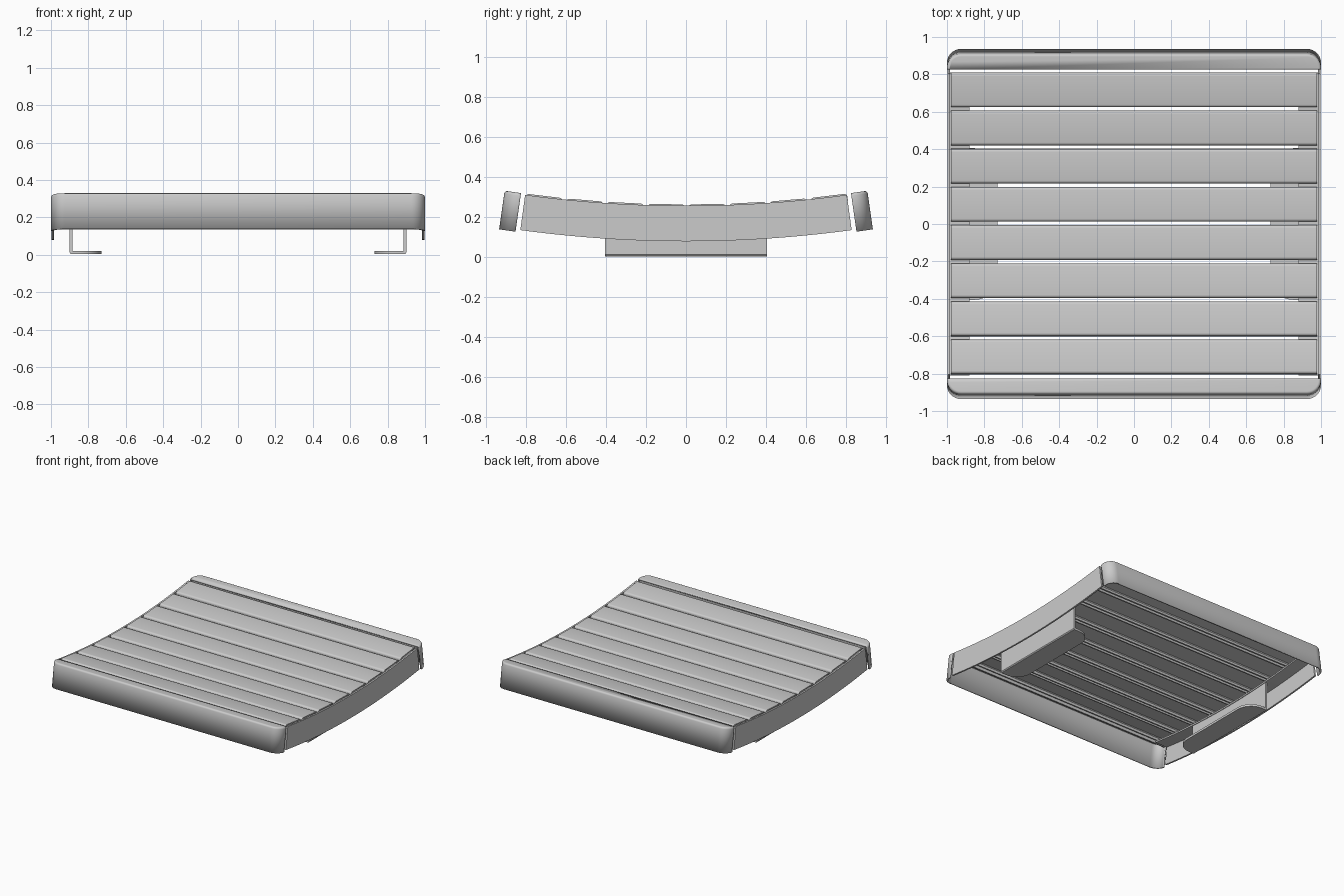
import bpy, bmesh
from math import sin, cos, pi
from mathutils import Matrix

if "Cube" in bpy.data.objects:
    bpy.data.objects.remove(bpy.data.objects["Cube"])

R, Z0 = 6.0, 0.256      # radius of the sagging seat curve, height of its low point


def arc(s, h):
    """Point (y, z) at length s along the curve and height h above it."""
    a = s / R
    return (R - h) * sin(a), Z0 + R - (R - h) * cos(a)


def finish(name, bm):
    bmesh.ops.recalc_face_normals(bm, faces=bm.faces)
    me = bpy.data.meshes.new(name)
    bm.to_mesh(me)
    bm.free()
    ob = bpy.data.objects.new(name, me)
    bpy.context.collection.objects.link(ob)
    bpy.context.view_layer.objects.active = ob
    bpy.ops.object.select_all(action='DESELECT')
    ob.select_set(True)
    bpy.ops.object.shade_smooth_by_angle(angle=0.6)
    return ob


def mirror(ob, axis):
    m = ob.modifiers.new("Mirror", 'MIRROR')
    m.use_axis = [axis == i for i in range(3)]


def sweep(bm, rings):
    """Skin a list of equal closed rings and cap both ends."""
    vs = [[bm.verts.new(p) for p in ring] for ring in rings]
    n = len(vs[0])
    for a, b in zip(vs, vs[1:]):
        for i in range(n):
            bm.faces.new((a[i], a[(i + 1) % n], b[(i + 1) % n], b[i]))
    bm.faces.new(vs[0])
    bm.faces.new(vs[-1])


def prism(bm, outline, z_low, z_high):
    sweep(bm, [[(x, y, z) for x, y in outline] for z in (z_low, z_high)])


def box(bm, x, y, z):
    """Box from (low, high) ranges."""
    prism(bm, [(x[0], y[0]), (x[1], y[0]), (x[1], y[1]), (x[0], y[1])], *z)


def fillet(cx, cy, r, start, end, n=8):
    return [(cx + r * cos(start + (end - start) * i / n),
             cy + r * sin(start + (end - start) * i / n)) for i in range(n + 1)]


# Curved side rails: thin panel with an inward flange that carries the slats
profile = [(0.88, -0.042), (0.985, -0.042), (0.985, -0.178), (0.998, -0.178),
           (0.998, 0.0), (0.985, 0.0), (0.985, -0.03), (0.88, -0.03)]
bm = bmesh.new()
sweep(bm, [[(x, *arc(-0.808 + 1.616 * i / 24, h)) for x, h in profile] for i in range(25)])
mirror(finish("side_rail", bm), 0)

# Slats: sheet channels with rounded, turned-down long edges
hw, rs, t, lip = 0.0925, 0.016, 0.01, -0.034
outer = ([(hw, lip)] + fillet(hw - rs, -rs, rs, 0, pi / 2, 5)
         + fillet(rs - hw, -rs, rs, pi / 2, pi, 5) + [(-hw, lip)])
inner = [(-hw + t, lip), (-hw + t, -rs), (-hw + rs, -t),
         (hw - rs, -t), (hw - t, -rs), (hw - t, lip)]
for k in range(8):
    s = (k - 3.5) * 0.204 + 0.003
    bm = bmesh.new()
    sweep(bm, [[(x, y, z) for y, z in outer + inner] for x in (-0.978, 0.978)])
    y, z = arc(s, 0.007)
    bm.transform(Matrix.Translation((0, y, z)) @ Matrix.Rotation(s / R, 4, 'X'))
    finish(f"slat_{k + 1}", bm)

# Hollow end caps with rounded corners, open underneath, with a lip at the back
W, D, r, H = 1.0, 0.083, 0.075, 0.195
bm = bmesh.new()
outline = ([(W, -D / 2)] + fillet(W - r, D / 2 - r, r, 0, pi / 2)
           + fillet(r - W, D / 2 - r, r, pi / 2, pi) + [(-W, -D / 2)])
prism(bm, outline, -H, 0)
bmesh.ops.recalc_face_normals(bm, faces=bm.faces)
bmesh.ops.delete(bm, geom=[f for f in bm.faces if f.normal.z < -0.9 or f.normal.y < -0.9],
                 context='FACES')
rim = [e for e in bm.edges if len(e.link_faces) == 2
       and all(v.co.z > -0.001 for v in e.verts)]
bmesh.ops.bevel(bm, geom=rim, offset=0.014, segments=4, profile=0.5, affect='EDGES')
y, z = arc(0.871, 0.006)
place = Matrix.Translation((0, y, z)) @ Matrix.Rotation(0.142, 4, 'X')
bm.transform(place)
cap = finish("end_cap", bm)
wall = cap.modifiers.new("Wall", 'SOLIDIFY')
wall.thickness = 0.012
wall.offset = -1
mirror(cap, 1)

bm = bmesh.new()
box(bm, (-0.985, 0.985), (-D / 2, -D / 2 + 0.012), (-0.04, -0.003))
bm.transform(place)
mirror(finish("end_cap_lip", bm), 1)

# Mounting brackets: upright web below the rail flange
L = 0.405
bm = bmesh.new()
rings = []
for i in range(13):
    y = -L + 2 * L * i / 12
    top = arc(y, -0.04)[1]
    rings.append([(0.885, y, 0.005), (0.895, y, 0.005), (0.9, y, 0.012),
                  (0.9, y, top), (0.885, y, top)])
sweep(bm, rings)
mirror(finish("bracket_web", bm), 0)

# Bracket foot turned inwards with rounded free corners
bm = bmesh.new()
rf = 0.12
prism(bm, [(0.895, -L), (0.895, L)] + fillet(0.73 + rf, L - rf, rf, pi / 2, pi)
      + fillet(0.73 + rf, rf - L, rf, pi, 1.5 * pi), 0.003, 0.02)
mirror(finish("bracket_foot", bm), 0)
